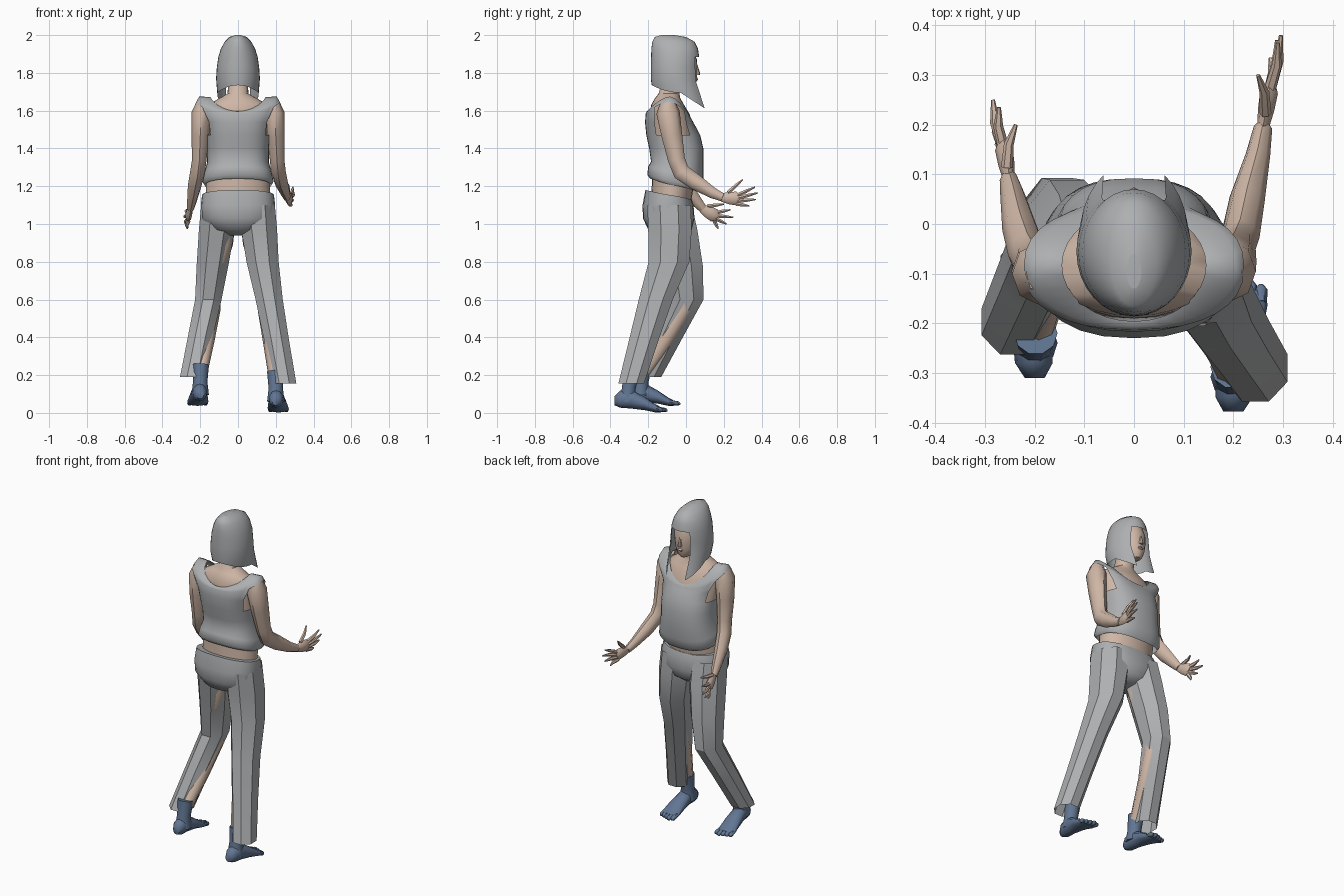
import bpy, bmesh
from math import cos, sin, pi
from mathutils import Vector

if "Cube" in bpy.data.objects:
    bpy.data.objects.remove(bpy.data.objects["Cube"])


def material(name, rgb):
    m = bpy.data.materials.new(name)
    m.use_nodes = True
    m.diffuse_color = (*rgb, 1)
    m.node_tree.nodes["Principled BSDF"].inputs["Base Color"].default_value = (*rgb, 1)
    return m


GREY = material("cloth grey", (0.42, 0.43, 0.44))
SKIN = material("skin", (0.62, 0.47, 0.38))
BLUE = material("sock blue", (0.12, 0.18, 0.29))


def loft(name, rings, mat, caps=True, keep=None, angle=40, subdiv=0):
    """Skin a list of closed rings; keep(ring, centre) decides which faces stay."""
    bm = bmesh.new()
    rows = [[bm.verts.new(p) for p in r] for r in rings]
    n = len(rows[0])
    for k, (a, b) in enumerate(zip(rows, rows[1:])):
        for i in range(n):
            j = (i + 1) % n
            quad = (a[i], a[j], b[j], b[i])
            mid = sum((v.co for v in quad), Vector()) / 4
            if keep is None or keep(k, i, mid):
                bm.faces.new(quad)
    if caps:
        bm.faces.new(rows[0])
        bm.faces.new(rows[-1])
    bm.verts.ensure_lookup_table()
    bmesh.ops.delete(bm, geom=[v for v in bm.verts if not v.link_faces], context="VERTS")
    bmesh.ops.recalc_face_normals(bm, faces=bm.faces)
    me = bpy.data.meshes.new(name)
    bm.to_mesh(me)
    bm.free()
    me.materials.append(mat)
    ob = bpy.data.objects.new(name, me)
    bpy.context.collection.objects.link(ob)
    if subdiv:
        ob.modifiers.new("Smooth", "SUBSURF").levels = subdiv
        ob.modifiers["Smooth"].render_levels = subdiv
    bpy.ops.object.select_all(action="DESELECT")
    ob.select_set(True)
    bpy.context.view_layer.objects.active = ob
    bpy.ops.object.shade_smooth_by_angle(angle=angle * pi / 180)
    return ob


def spow(v, p):
    return abs(v) ** p * (1 if v > 0 else -1)


def ring(z, rx, front, back, n=24, p=1.0, x=0, height=None, turn=0):
    """Flat ring between two y limits; height(sine) may bend it in z."""
    out = []
    for i in range(n):
        a = 2 * pi * (i + turn) / n
        s = sin(a)
        y = (front + back) / 2 + (front - back) / 2 * spow(s, p)
        out.append(Vector((x + rx * spow(cos(a), p), y, z + (height(s) if height else 0))))
    return out


def tube(name, path, mat, n=8, flat=1.0, angle=50):
    """Limb along (x, y, z, radius) points; flat squashes it sideways."""
    pts = [Vector(q[:3]) for q in path]
    rings = []
    for i, (c, q) in enumerate(zip(pts, path)):
        t = (pts[min(i + 1, len(pts) - 1)] - pts[max(i - 1, 0)]).normalized()
        u = (Vector((1, 0, 0)) - t * t.x).normalized()
        v = t.cross(u)
        rings.append([c + q[3] * (u * flat * cos(2 * pi * k / n) + v * sin(2 * pi * k / n))
                      for k in range(n)])
    return loft(name, rings, mat, angle=angle)


# Body under the clothes
loft("torso_skin", [ring(1.08, .17, .02, -.19), ring(1.22, .17, .045, -.18),
                    ring(1.45, .15, .05, -.18), ring(1.58, .165, .02, -.19),
                    ring(1.63, .16, -.01, -.185), ring(1.665, .10, -.03, -.165),
                    ring(1.69, .055, -.035, -.145), ring(1.82, .05, .0, -.11)], SKIN)

# Head and face
loft("head", [ring(1.715, .02, .04, -.01), ring(1.73, .045, .05, -.06), ring(1.77, .066, .058, -.1),
              ring(1.82, .08, .06, -.14), ring(1.87, .082, .058, -.15),
              ring(1.93, .07, .035, -.14)], SKIN)
loft("nose", [ring(1.79, .013, .074, .04, 8), ring(1.8, .012, .074, .04, 8),
              ring(1.845, .006, .06, .04, 8)], SKIN)
loft("lips", [ring(1.758, .012, .058, .03, 8), ring(1.766, .022, .065, .03, 8),
              ring(1.775, .01, .06, .03, 8)], SKIN)

# Hair: bob with fringe, open face and two long front locks
hem = lambda s: .04 * s * s if s < 0 else -.1 * s
loft("hair", [ring(2.0, .015, -.06, -.13, 32), ring(1.99, .045, -.0, -.165, 32),
              ring(1.965, .07, .045, -.178, 32), ring(1.93, .09, .063, -.183, 32),
              ring(1.885, .104, .07, -.185, 32), ring(1.83, .112, .07, -.186, 32),
              ring(1.77, .116, .075, -.186, 32, height=lambda s: min(0, -.02 * s)),
              ring(1.695, .11, .125, -.182, 32, height=hem)],
     GREY, caps=False, angle=60,
     keep=lambda k, i, c: k < 4 or sin(2 * pi * (i + .5) / 32) < .78)
loft("hair_crown", [ring(2.0, .015, -.06, -.13, 32), ring(2.001, .004, -.08, -.11, 32)], GREY)

# Sleeveless top with scooped neck, armholes and flared shoulders
def dip(front, back):
    return lambda s: -(front if s > 0 else back) * abs(s) ** 1.5


slope = lambda s: -.035 * s
loft("top", [ring(1.205, .175, .065, -.19, 32, .8, height=slope),
             ring(1.225, .188, .08, -.205, 32, .8, height=slope),
             ring(1.27, .178, .092, -.2, 32, .8, height=slope),
             ring(1.33, .163, .092, -.185, 32, .8),
             ring(1.4, .163, .092, -.195, 32, .8),
             ring(1.47, .168, .075, -.21, 32, .8),
             ring(1.54, .178, .052, -.217, 32, .8, height=dip(.025, .0)),
             ring(1.645, .222, .04, -.213, 32, .85, height=dip(.11, .06)),
             ring(1.675, .205, .038, -.208, 32, .9, height=dip(.135, .08)),
             ring(1.672, .145, .03, -.196, 32, height=dip(.125, .075))],
     GREY, caps=False, angle=60,
     keep=lambda k, i, c: not (k in (5, 6) and abs(cos(2 * pi * (i + .5) / 32)) > .83))

# Trousers: seat, then two eight-sided legs
loft("trouser_seat", [ring(1.155, .19, .03, -.215, 24, .85, height=lambda s: -.025 * s),
                      ring(1.1, .197, .04, -.23, 24, .85),
                      ring(1.03, .195, .045, -.228, 24, .85),
                      ring(.97, .15, .03, -.2, 24), ring(.94, .06, -.01, -.13, 24)], GREY, angle=60)


def trouser_leg(name, rows):
    k = 1 / cos(pi / 8)
    loft(name, [ring(z, rx * k, y + ry * k, y - ry * k, 8, x=x, turn=.5)
                for x, y, z, rx, ry in rows], GREY, caps=False, angle=30)


trouser_leg("left_trouser_leg", [(.105, -.09, 1.1, .09, .115), (.112, -.085, .97, .095, .115),
                                 (.13, -.09, .8, .085, .108), (.165, -.16, .6, .072, .09),
                                 (.205, -.225, .38, .066, .078), (.245, -.29, .155, .064, .068)])
trouser_leg("right_trouser_leg", [(-.105, -.08, 1.1, .09, .11), (-.112, -.05, .97, .095, .11),
                                  (-.135, -.015, .78, .084, .104), (-.157, .005, .6, .07, .088),
                                  (-.2, -.095, .4, .066, .078), (-.243, -.197, .19, .064, .066)])


# Legs and blue feet
def foot(side, x, heel, z):
    sgn = 1 if x > 0 else -1
    rows = [(0, .045, .02, .025), (.03, .055, .038, .045), (.09, .06, .04, .05),
            (.16, .042, .05, .035), (.215, .022, .056, .022), (.245, .016, .05, .014)]
    rings = []
    for y, h, w, r in rows:
        rings.append([Vector((x + sgn * y * .06 + w * cos(2 * pi * i / 12), heel + y,
                              z + h - y * .08 + r * sin(2 * pi * i / 12) + .02))
                      for i in range(12)])
    loft(side + "_foot", rings, BLUE, angle=60)
    for i in range(5):
        tx = x + sgn * (.014 + (i - 2) * .021)
        ty = heel + .28 - abs(i - 1) * .008
        tube(f"{side}_toe_{i + 1}", [(tx, heel + .22, z + .024, .012), (tx, ty - .01, z + .015, .013),
                                     (tx, ty, z + .012, .005)], BLUE, 6)
    tube(side + "_ankle", [(x, heel + .07, z + .06, .046), (x, heel + .075, z + .13, .038),
                           (x * .99, heel + .09, z + .22, .044)], BLUE, 10)


foot("left", .2, -.378, .0)
foot("right", -.2, -.31, .035)
tube("left_shin", [(.12, -.1, .7, .04), (.15, -.16, .55, .046), (.18, -.24, .36, .045),
                   (.2, -.3, .17, .035)], SKIN)
tube("right_shin", [(-.13, .0, .7, .04), (-.138, -.01, .55, .046), (-.17, -.11, .38, .045),
                    (-.195, -.215, .22, .035)], SKIN)
for s, y in ((1, -.1), (-1, -.06)):
    tube("inner_thigh", [(s * .085, y, 1.0, .07), (s * .1, y, .9, .074), (s * .12, y, .8, .06)], SKIN)


# Arms with hands: a palm and five spread fingers each
def arm(side, path, palm, tips):
    tube(side + "_arm", path, SKIN, flat=.85)
    wrist, palm = Vector(path[-1][:3]), Vector(palm)
    out = palm - wrist
    tube(side + "_palm", [(*(wrist - out * .1), .022), (*(wrist + out * .5), .033),
                          (*palm, .036), (*(palm + out * .25), .022)], SKIN, flat=.5)
    for i, tip in enumerate(tips):
        tip = Vector(tip)
        base = wrist.lerp(palm, .4 if i == 0 else 1) + Vector((0, 0, .028 - .014 * i))
        mid = base.lerp(tip, .55) + Vector((.006 if palm.x > 0 else -.006, 0, 0))
        tube(f"{side}_finger_{i + 1}", [(*base, .012), (*mid, .010), (*tip, .004)], SKIN, 6)


arm("left", [(.185, -.095, 1.645, .04), (.193, -.095, 1.59, .062), (.2, -.075, 1.47, .055),
             (.207, -.05, 1.34, .045), (.214, -.025, 1.275, .046), (.228, .05, 1.222, .042),
             (.25, .14, 1.165, .029), (.26, .195, 1.14, .022)], (.272, .265, 1.135),
    [(.25, .3, 1.235), (.29, .365, 1.195), (.296, .38, 1.165), (.288, .37, 1.13), (.275, .335, 1.095)])
arm("right", [(-.185, -.1, 1.645, .04), (-.193, -.1, 1.59, .062), (-.2, -.095, 1.47, .055),
              (-.205, -.08, 1.34, .045), (-.215, -.06, 1.27, .046), (-.23, -.01, 1.2, .042),
              (-.245, .06, 1.115, .029), (-.252, .09, 1.08, .022)], (-.262, .15, 1.045),
    [(-.238, .2, 1.105), (-.272, .235, 1.075), (-.284, .25, 1.035), (-.278, .215, 1.0), (-.268, .17, .975)])
